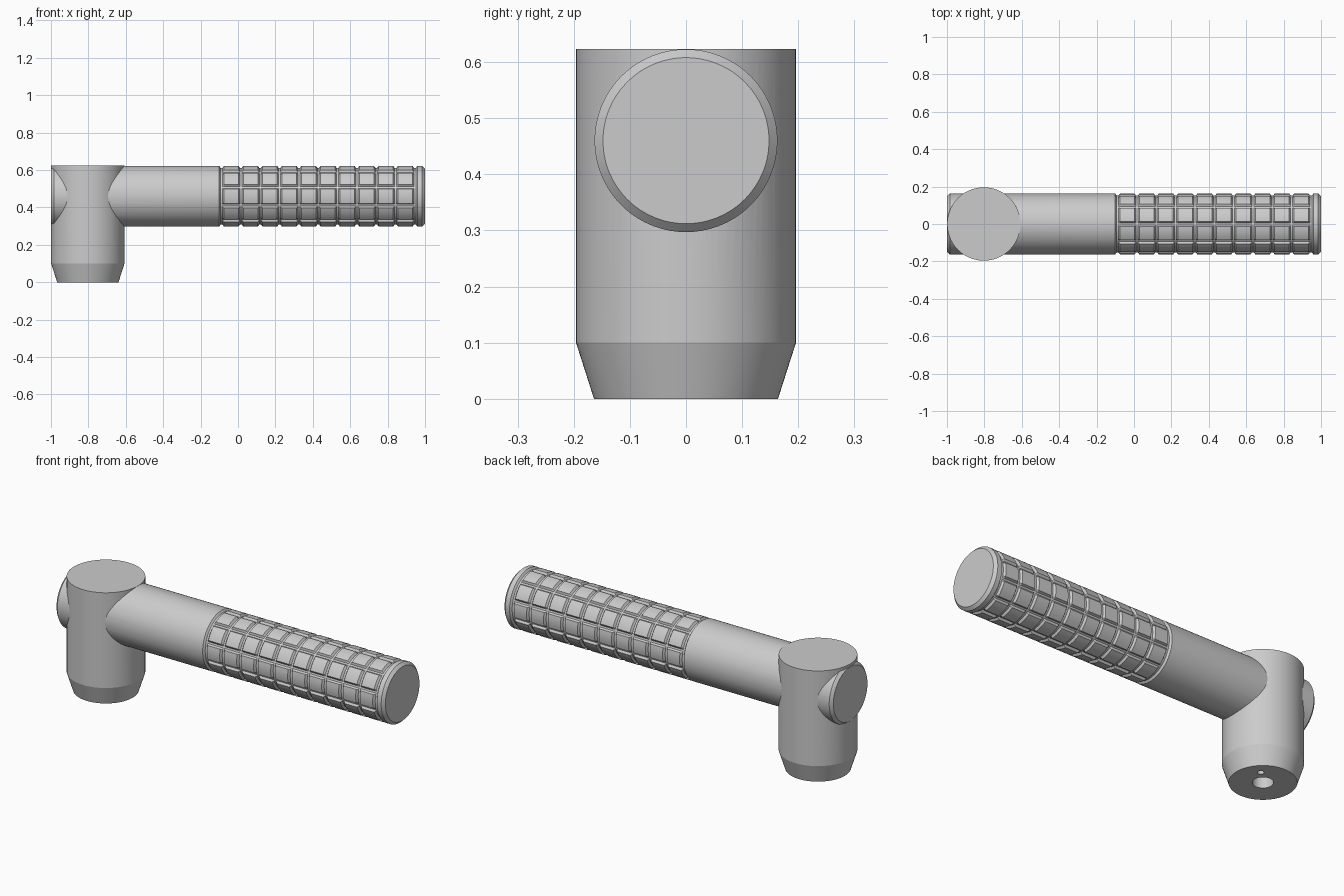
import bpy, bmesh
from math import sin, cos, pi, radians

if "Cube" in bpy.data.objects:
    bpy.data.objects.remove(bpy.data.objects["Cube"])

R, BAR_Z = 0.163, 0.46          # bar radius and axis height
POST_X, POST_R = -0.803, 0.196
DEPTH, TOP, BOT = 0.011, 0.013, 0.005   # groove depth, half widths


def make_object(name, bm, location):
    bmesh.ops.recalc_face_normals(bm, faces=bm.faces[:])
    mesh = bpy.data.meshes.new(name)
    bm.to_mesh(mesh)
    bm.free()
    ob = bpy.data.objects.new(name, mesh)
    ob.location = location
    bpy.context.collection.objects.link(ob)
    return ob


def loft(rings):
    """Skin a list of closed rings and cap both ends."""
    bm = bmesh.new()
    loops = [[bm.verts.new(p) for p in ring] for ring in rings]
    n = len(loops[0])
    for a, b in zip(loops, loops[1:]):
        for i in range(n):
            j = (i + 1) % n
            bm.faces.new((a[i], a[j], b[j], b[i]))
    bm.faces.new(loops[0][::-1])
    bm.faces.new(loops[-1])
    return bm


def lathe(profile, n=80):
    return loft([[(r * cos(2 * pi * i / n), r * sin(2 * pi * i / n), z)
                  for i in range(n)] for r, z in profile])


def apply_boolean(ob, other, operation):
    mod = ob.modifiers.new("join", 'BOOLEAN')
    mod.object, mod.operation, mod.solver = other, operation, 'EXACT'
    bpy.ops.object.select_all(action='DESELECT')
    bpy.context.view_layer.objects.active = ob
    ob.select_set(True)
    bpy.ops.object.modifier_apply(modifier=mod.name)
    bpy.data.objects.remove(other)


# Angular samples around the bar: ten lengthwise grooves, one at the top
angles = []
for k in range(10):
    a0, step = 2 * pi * k / 10, 2 * pi / 10
    t, b = TOP / R, BOT / R
    angles += [(a0 - b, DEPTH), (a0 + b, DEPTH), (a0 + t, 0)]
    angles += [(a0 + t + (step - 2 * t) * i / 5, 0) for i in range(1, 6)]


def bar_ring(x, cut, lengthwise):
    ring = []
    for a, d in angles:
        r = R - max(cut, d if lengthwise else 0)
        ring.append((x, r * sin(a), r * cos(a)))
    return ring


# Bar: chamfered ends, plain shank, knurled grip
rings = [bar_ring(-1.0, 0.015, False), bar_ring(-0.985, 0, False)]
for k in range(11):
    x = -0.088 + 0.1034 * k
    rings += [bar_ring(x - TOP, 0, k > 0), bar_ring(x - BOT, DEPTH, False),
              bar_ring(x + BOT, DEPTH, False), bar_ring(x + TOP, 0, k < 10)]
rings += [bar_ring(0.985, 0, False), bar_ring(1.0, 0.015, False)]
bar = make_object("grip_bar", loft(rings), (0, 0, BAR_Z))

# Post: tapered foot with a blind centre bore
handle = make_object("handle", lathe([
    (0.051, 0.25), (0.051, 0), (0.164, 0), (POST_R, 0.1), (POST_R, 0.6235)]),
    (POST_X, 0, 0))

# Small locating hole in the foot
pin = make_object("pin_hole_cutter", lathe([(0.016, -0.05), (0.016, 0.1)], 24),
                  (POST_X + 0.07, 0.067, 0))
pin.hide_render = True
apply_boolean(handle, pin, 'DIFFERENCE')
apply_boolean(handle, bar, 'UNION')
bpy.ops.object.shade_smooth_by_angle(angle=radians(14))
